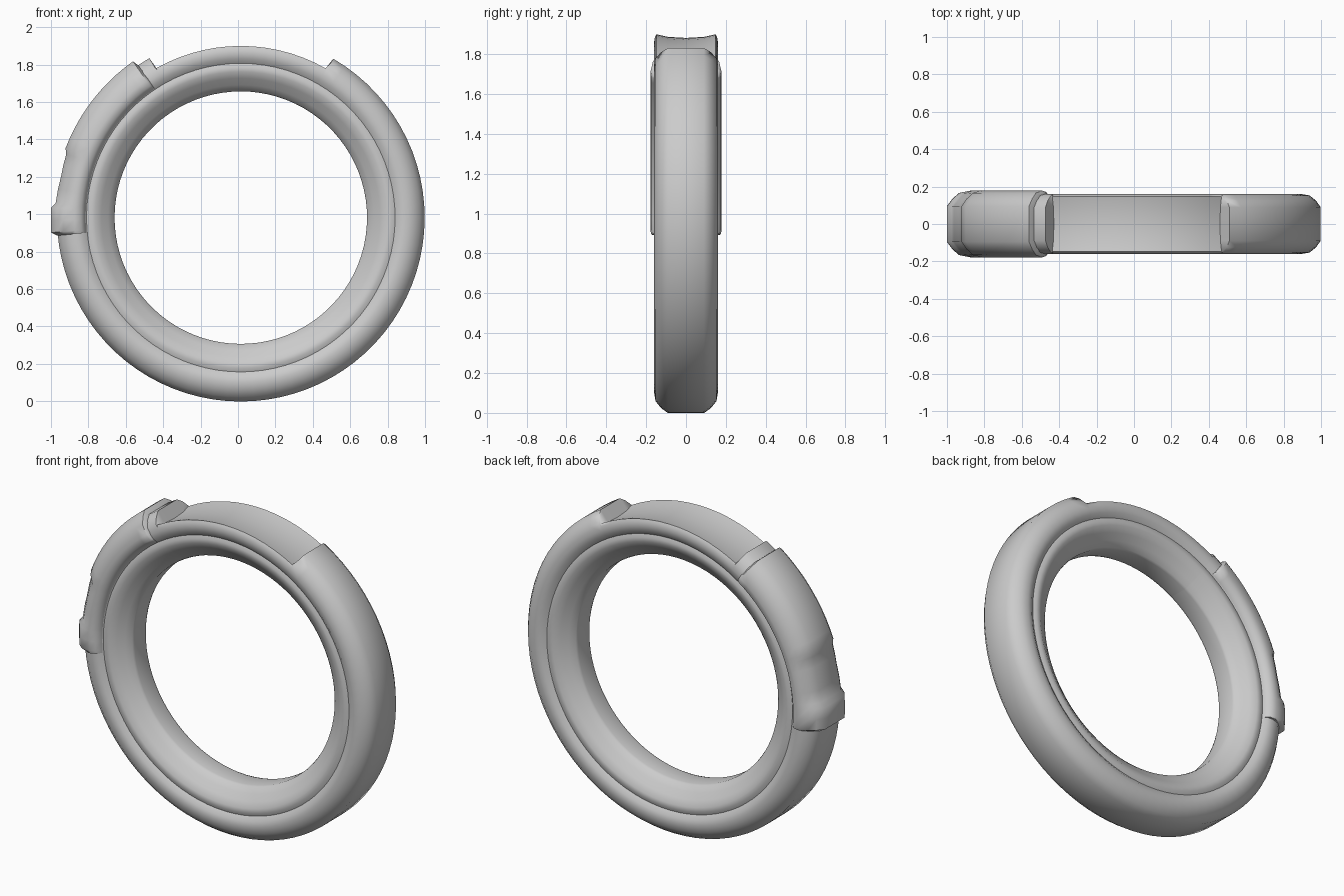
import bpy, bmesh, math

if "Cube" in bpy.data.objects:
    bpy.data.objects.remove(bpy.data.objects["Cube"])

CX, CZ = 0.015, 0.982      # ring centre
R = 0.983                  # ring outer radius

grey = bpy.data.materials.new("plain grey")
grey.use_nodes = True
colour = (0.6, 0.6, 0.6, 1)
grey.diffuse_color = colour
grey.node_tree.nodes["Principled BSDF"].inputs["Base Color"].default_value = colour


def span(a, b, n):
    return [a + (b - a) * i / n for i in range(n + 1)]


def sweep(name, stations, closed):
    """Sweep half profiles of (radius, y), mirrored in y, around the ring axis."""
    bm = bmesh.new()
    loops = []
    for angle, half in stations:
        a = math.radians(angle)
        full = half + [(r, -y) for r, y in reversed(half) if y > 0]
        loops.append([bm.verts.new((CX + r * math.cos(a), y, CZ + r * math.sin(a)))
                      for r, y in full])
    pairs = list(zip(loops, loops[1:]))
    if closed:
        pairs.append((loops[-1], loops[0]))
    else:
        bm.faces.new(loops[0])
        bm.faces.new(loops[-1])
    for p, q in pairs:
        for i in range(len(p)):
            j = (i + 1) % len(p)
            bm.faces.new((p[i], p[j], q[j], q[i]))
    bmesh.ops.recalc_face_normals(bm, faces=bm.faces)
    mesh = bpy.data.meshes.new(name)
    bm.to_mesh(mesh)
    bm.free()
    mesh.materials.append(grey)
    obj = bpy.data.objects.new(name, mesh)
    bpy.context.collection.objects.link(obj)
    bpy.ops.object.select_all(action='DESELECT')
    obj.select_set(True)
    bpy.context.view_layer.objects.active = obj
    bpy.ops.object.shade_smooth_by_angle(angle=math.radians(52))
    return obj


# Ring body: chamfered rim, side groove, inner bead and sloping bore
inner = [(0.88, 0.16), (0.85, 0.154), (0.825, 0.135), (0.805, 0.143), (0.78, 0.142),
         (0.745, 0.118), (0.71, 0.09), (0.68, 0.065), (0.675, 0.05), (0.675, 0)]
rim = [(R, 0), (R, 0.09), (R - 0.025, 0.125), (R - 0.06, 0.153)]
# Shallow concave seat cut into the top of the rim
seat = [(0.9, 0), (0.905, 0.09), (0.918, 0.148), (0.905, 0.156)]

body = [(a, rim + inner) for a in span(119.8, 419.8, 70)]
body += [(a, seat + inner) for a in span(420.4, 479.5, 14)]
sweep("ring_body", body, True)

# Raised sleeve on the right side, with a dent and an end lug
outline = [(123.8, 0.974), (124.6, 1.015), (158.4, 1.008), (160, 0.993), (167, 0.986),
           (175.5, 0.993), (177, 1.015), (184.5, 1.017), (185.6, 0.985)]


def sleeve_profile(r, side):
    return [(r, 0), (r, 0.095), (r - 0.03, 0.135), (r - 0.065, side - 0.012),
            (0.89, side), (0.855, side - 0.006), (0.83, 0.14), (0.82, 0)]


sleeve = []
for (a0, r0), (a1, r1) in zip(outline, outline[1:]):
    steps = max(1, round((a1 - a0) / 3.5))
    for i in range(steps):
        t = i / steps
        side = 0.163 if not sleeve else 0.178
        sleeve.append((a0 + (a1 - a0) * t, sleeve_profile(r0 + (r1 - r0) * t, side)))
sleeve.append((outline[-1][0], sleeve_profile(outline[-1][1], 0.174)))
sweep("side_sleeve", sleeve, False)
